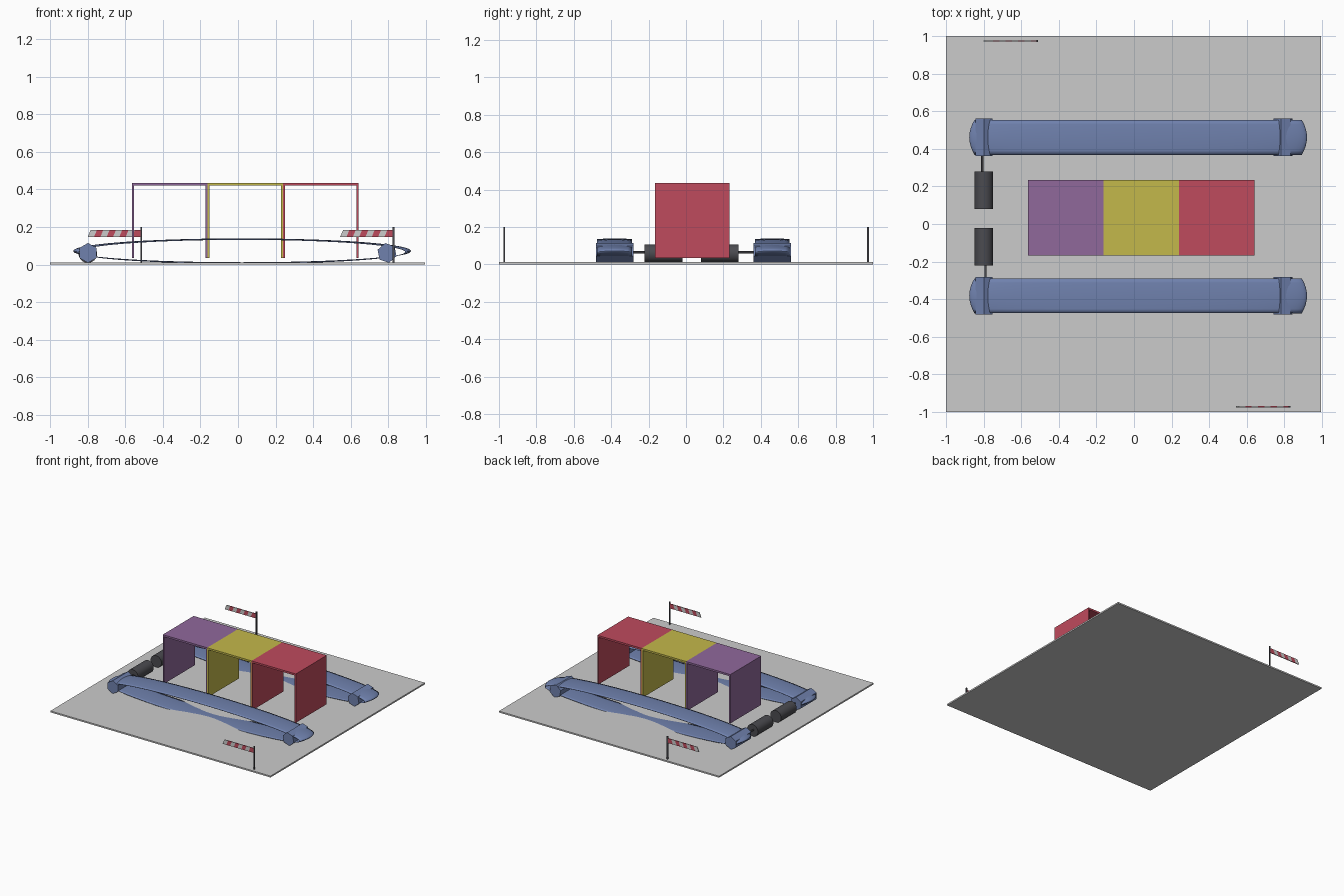
import bpy, math
from math import pi, cos, sin

if "Cube" in bpy.data.objects:
    bpy.data.objects.remove(bpy.data.objects["Cube"])


def material(name, rgb):
    m = bpy.data.materials.new(name)
    m.diffuse_color = (*rgb, 1)
    m.use_nodes = True
    m.node_tree.nodes["Principled BSDF"].inputs["Base Color"].default_value = m.diffuse_color
    return m


BLUE = material("belt_blue", (0.16, 0.22, 0.42))
DARK = material("dark_metal", (0.07, 0.07, 0.08))
PURPLE = material("purple", (0.28, 0.14, 0.33))
YELLOW = material("yellow", (0.55, 0.48, 0.07))
RED = material("red", (0.52, 0.07, 0.11))
WHITE = material("white", (0.75, 0.75, 0.75))


def mesh(name, verts, faces, mat=None):
    me = bpy.data.meshes.new(name)
    me.from_pydata(verts, [], faces)
    ob = bpy.data.objects.new(name, me)
    bpy.context.collection.objects.link(ob)
    if mat:
        me.materials.append(mat)
    return ob


def prism(name, profile, y0, y1, mat=None):
    """Extrude a counter-clockwise (x, z) profile from y0 to y1."""
    n = len(profile)
    verts = [(x, y, z) for y in (y0, y1) for x, z in profile]
    faces = [tuple(range(n)), tuple(range(2 * n - 1, n - 1, -1))]
    faces += [(i, i + n, (i + 1) % n + n, (i + 1) % n) for i in range(n)]
    return mesh(name, verts, faces, mat)


def box(name, x0, x1, y0, y1, z0, z1, mat=None):
    return prism(name, [(x0, z0), (x1, z0), (x1, z1), (x0, z1)], y0, y1, mat)


def rod(name, x, z, r, y0, y1, sides, mat, turn=0.0):
    pts = [(x + r * cos(turn + 2 * pi * i / sides), z + r * sin(turn + 2 * pi * i / sides))
           for i in range(sides)]
    return prism(name, pts, y0, y1, mat)


def smooth(ob):
    bpy.ops.object.select_all(action='DESELECT')
    ob.select_set(True)
    bpy.context.view_layer.objects.active = ob
    bpy.ops.object.shade_smooth_by_angle(angle=math.radians(35))


def belt(name, yc):
    """Closed, slightly crowned belt loop."""
    n, m, half = 96, 8, 0.0925
    verts, faces = [], []
    for j in range(m + 1):
        t = 2 * j / m - 1
        for i in range(n):
            a = 2 * pi * i / n
            length = 0.897 - 0.028 * t * t
            height = 0.066 if sin(a) > 0 else 0.061
            verts.append((0.022 + length * cos(a), yc + half * t,
                          0.067 + height * sin(a) + 0.005 * (1 - t * t)))
    for j in range(m):
        for i in range(n):
            k = (i + 1) % n
            faces.append((j * n + i, (j + 1) * n + i, (j + 1) * n + k, j * n + k))
    ob = mesh(name, verts, faces, BLUE)
    sol = ob.modifiers.new("thickness", 'SOLIDIFY')
    sol.thickness, sol.offset = 0.003, 0
    smooth(ob)


# Ground plate
box("ground_plate", -1, 0.995, -1, 1, 0, 0.012)

# Three curtain arches in a row
for label, mat, x0, x1 in (("purple", PURPLE, -0.565, -0.163),
                           ("yellow", YELLOW, -0.163, 0.239),
                           ("red", RED, 0.239, 0.641)):
    t, top, low = 0.011, 0.435, 0.035
    arch = [(x0, low), (x0 + t, low), (x0 + t, top - 0.015), (x1 - t, top - 0.015),
            (x1 - t, low), (x1, low), (x1, top), (x0, top)]
    prism(label + "_arch", arch, -0.167, 0.233, mat)

# Conveyor belts with hexagonal end rollers
for side, yc in (("front", -0.382), ("back", 0.461)):
    belt(side + "_belt", yc)
    for end, x, turn in (("left", -0.798, pi / 6), ("right", 0.793, pi / 6 + 0.2)):
        rod(f"{side}_{end}_roller", x, 0.062, 0.053, yc - 0.1, yc + 0.1, 6, BLUE, turn)

# Drive motors and shafts
for side, y0, y1, s0, s1, sx in (("front", -0.222, -0.02, -0.30, -0.22, -0.79),
                                 ("back", 0.08, 0.28, 0.278, 0.37, -0.807)):
    smooth(rod(side + "_motor", -0.799, 0.058, 0.049, y0, y1, 32, DARK))
    smooth(rod(side + "_shaft", sx, 0.065, 0.006, s0, s1, 16, DARK))

# Striped warning barriers on posts
for side, x0, y in (("front", 0.543, -0.972), ("back", -0.8, 0.973)):
    count, width, lean = 8, 0.285, 0.016
    step = (width - lean) / count
    for i in range(count):
        a, b = x0 + i * step, x0 + (i + 1) * step
        right = b + lean if i == count - 1 else b
        prism(f"{side}_stripe_{i + 1}",
              [(a, 0.146), (right, 0.146), (b + lean, 0.184), (a + lean, 0.184)],
              y - 0.003, y + 0.003, RED if i % 2 else WHITE)
    px = x0 + width
    box(side + "_barrier_post", px - 0.005, px + 0.005, y - 0.005, y + 0.005, 0.012, 0.2, DARK)
